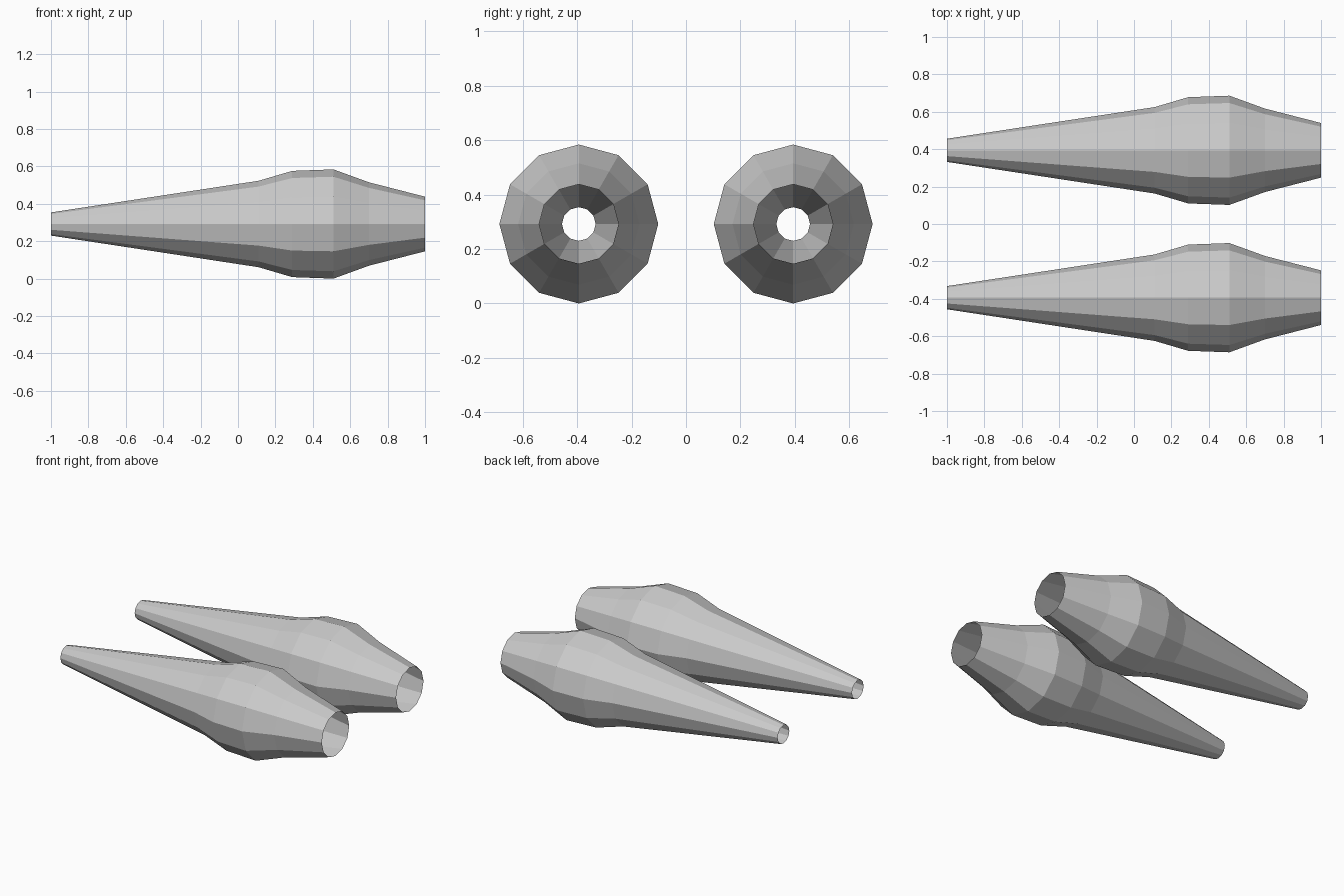
import bpy, bmesh
from math import sin, cos, tau

if "Cube" in bpy.data.objects:
    bpy.data.objects.remove(bpy.data.objects["Cube"])

SIDES = 12
CENTRE_Y, CENTRE_Z = 0.394, 0.292
# (x, radius) along the nacelle
PROFILE = [(-1.0, 0.062), (0.11, 0.231), (0.29, 0.284),
           (0.51, 0.292), (0.70, 0.223), (1.0, 0.146)]


def make_nacelle(name, y):
    """Open-ended faceted shell lofted through rings along x."""
    bm = bmesh.new()
    rings = [[bm.verts.new((x, r * sin(tau * i / SIDES), r * cos(tau * i / SIDES)))
              for i in range(SIDES)] for x, r in PROFILE]
    for a, b in zip(rings, rings[1:]):
        for i in range(SIDES):
            j = (i + 1) % SIDES
            bm.faces.new((a[i], b[i], b[j], a[j]))
    bm.normal_update()
    # Make the flat faces point away from the axis
    f = bm.faces[:][0]
    c = f.calc_center_median()
    if f.normal.y * c.y + f.normal.z * c.z < 0:
        bmesh.ops.reverse_faces(bm, faces=bm.faces[:])
    mesh = bpy.data.meshes.new(name)
    bm.to_mesh(mesh)
    bm.free()
    obj = bpy.data.objects.new(name, mesh)
    obj.location = (0, y, CENTRE_Z)
    bpy.context.collection.objects.link(obj)


# Matching pair, one on each side
make_nacelle("nacelle_front", -CENTRE_Y)
make_nacelle("nacelle_back", CENTRE_Y)
